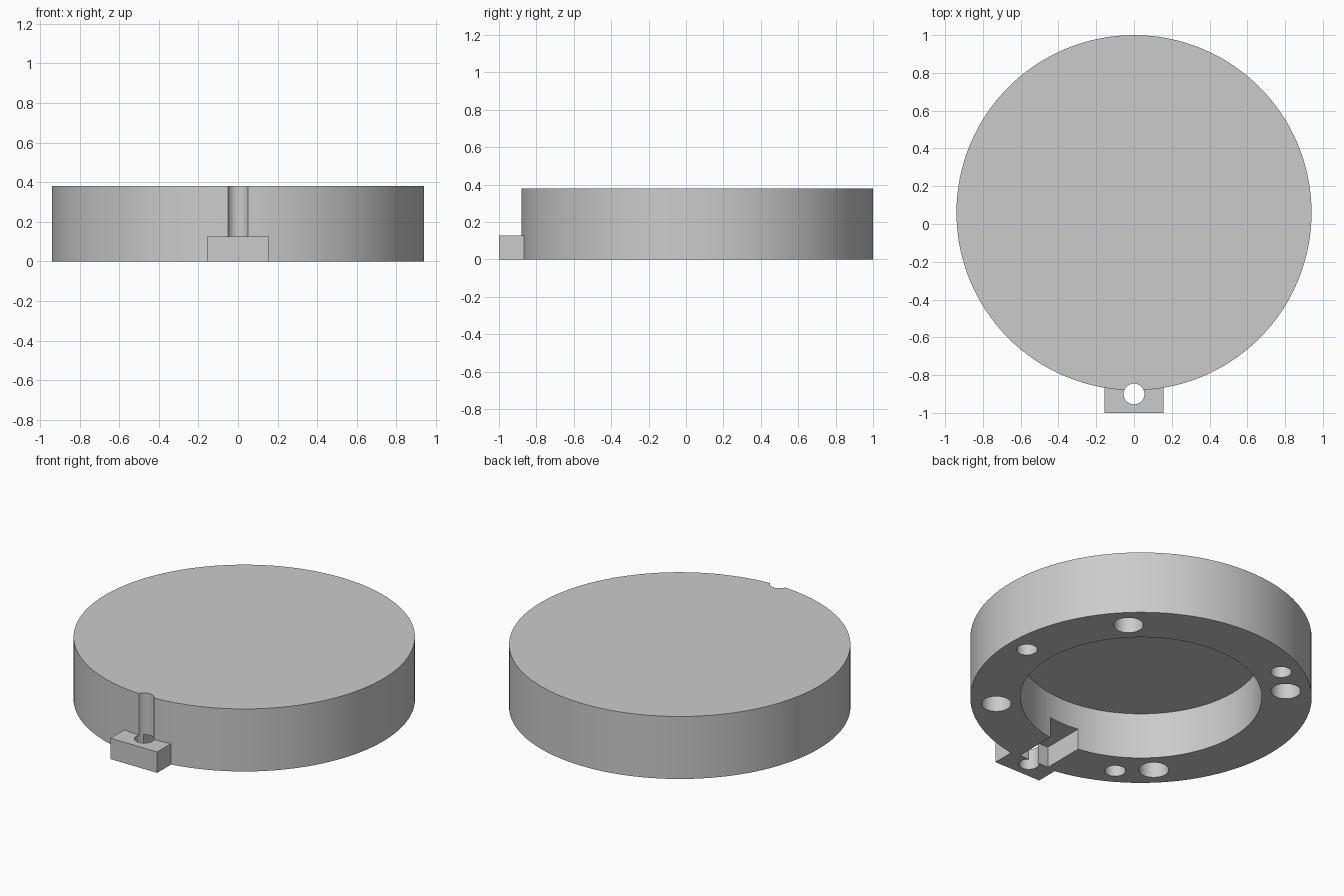
import bpy
import math

cube = bpy.data.objects.get("Cube")
if cube:
    bpy.data.objects.remove(cube, do_unlink=True)

CENTRE_Y = 0.06
HEIGHT = 0.38
BELOW = -0.1  # cutters start under the base

grey = bpy.data.materials.new("light grey")
grey.use_nodes = True
grey.diffuse_color = (0.6, 0.6, 0.6, 1)
grey.node_tree.nodes["Principled BSDF"].inputs["Base Color"].default_value = (0.6, 0.6, 0.6, 1)


def cylinder(name, x, y, radius, z0, z1, sides):
    bpy.ops.mesh.primitive_cylinder_add(vertices=sides, radius=radius, depth=z1 - z0,
                                        location=(x, y, (z0 + z1) / 2))
    ob = bpy.context.object
    ob.name = name
    ob.data.materials.append(grey)
    return ob


def box(name, x0, x1, y0, y1, z0, z1):
    bpy.ops.mesh.primitive_cube_add(size=1, location=((x0 + x1) / 2, (y0 + y1) / 2, (z0 + z1) / 2))
    ob = bpy.context.object
    ob.name = name
    ob.scale = (x1 - x0, y1 - y0, z1 - z0)
    ob.data.materials.append(grey)
    return ob


def combine(target, tool, operation):
    tool.hide_render = True
    bpy.context.view_layer.update()
    mod = target.modifiers.new(tool.name, 'BOOLEAN')
    mod.operation = operation
    mod.solver = 'EXACT'
    mod.object = tool
    bpy.context.view_layer.objects.active = target
    bpy.ops.object.modifier_apply(modifier=mod.name)
    bpy.data.objects.remove(tool, do_unlink=True)


# Round cap with the front tab
cap = cylinder("round_cap", 0, CENTRE_Y, 0.94, 0, HEIGHT, 128)
combine(cap, box("front_tab", -0.157, 0.157, -1, -0.8, 0, 0.127), 'UNION')

# Underside cavity and the slot leading to the tab
combine(cap, cylinder("cavity", 0, CENTRE_Y, 0.665, BELOW, 0.28, 128), 'DIFFERENCE')
combine(cap, box("slot", -0.1, 0.1, -0.857, -0.4, BELOW, 0.127), 'DIFFERENCE')

# Vertical hole through the tab and rim
combine(cap, cylinder("tab_hole", 0, -0.9, 0.055, BELOW, HEIGHT + 0.1, 48), 'DIFFERENCE')

# Blind holes around the underside: four large, three small
for count, start, ring, radius in ((4, 45, 0.8, 0.082), (3, 0, 0.82, 0.058)):
    for i in range(count):
        a = math.radians(start + i * 360 / count)
        hole = cylinder("rim_hole", ring * math.cos(a), CENTRE_Y + ring * math.sin(a),
                        radius, BELOW, 0.25, 48)
        combine(cap, hole, 'DIFFERENCE')

# Smooth round walls, crisp edges
bpy.ops.object.select_all(action='DESELECT')
cap.select_set(True)
bpy.context.view_layer.objects.active = cap
bpy.ops.object.shade_smooth_by_angle(angle=math.radians(30))
